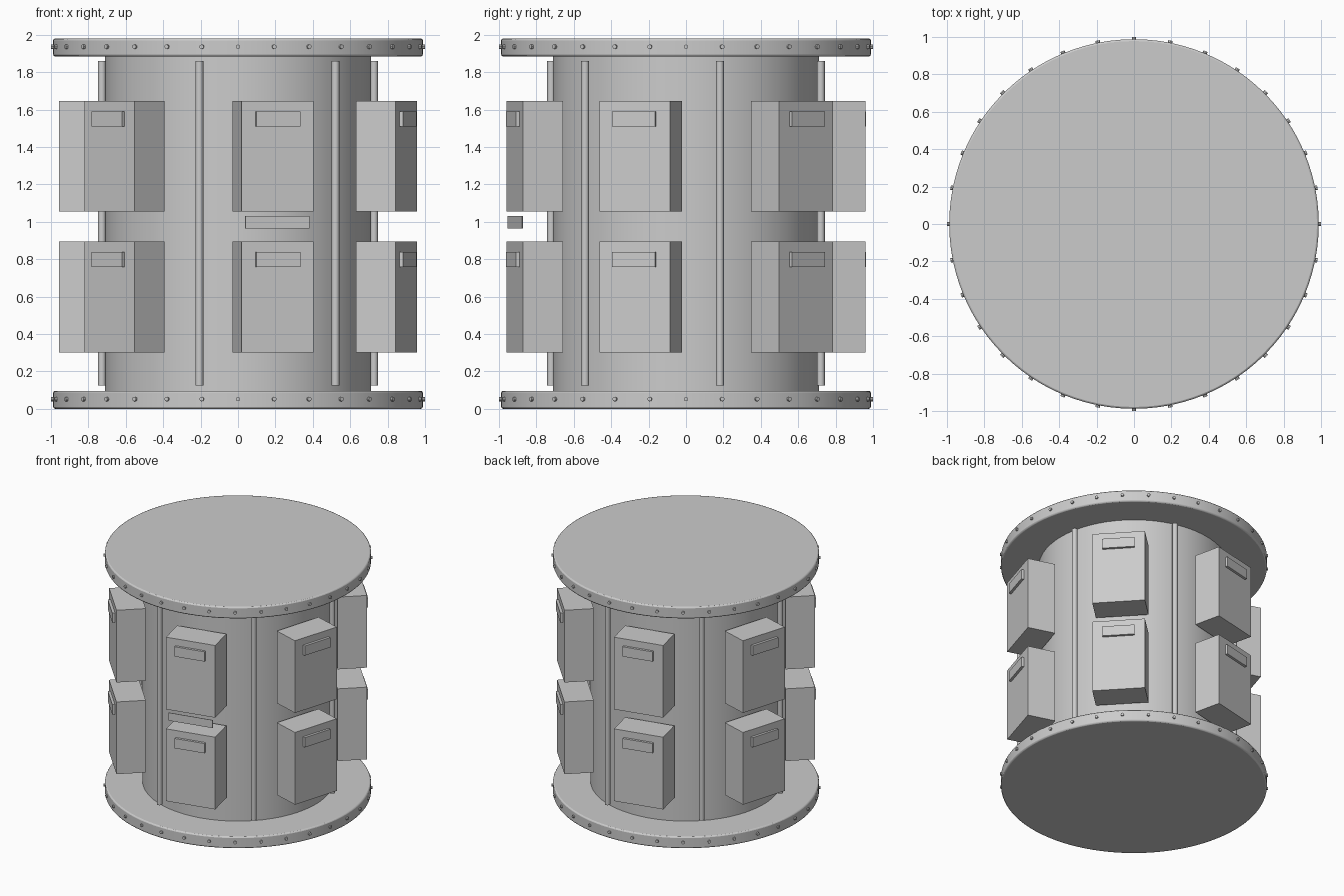
import bpy
from math import radians, sin, cos, pi

if "Cube" in bpy.data.objects:
    bpy.data.objects.remove(bpy.data.objects["Cube"])

HEIGHT = 1.98
FLANGE_H = 0.096
BAY_ANGLE = 13    # first column of boxes, measured from the front towards +x
ROD_ANGLE = -16


def at(angle, r, z):
    """Point at an angle from the front (-y), radius r, height z."""
    return (r * sin(angle), -r * cos(angle), z)


def smooth(obj):
    bpy.ops.object.shade_smooth_by_angle(angle=radians(35))
    return obj


def cylinder(name, r, z0, z1, sides=64, x=0, y=0):
    bpy.ops.mesh.primitive_cylinder_add(vertices=sides, radius=r, depth=z1 - z0,
                                        location=(x, y, (z0 + z1) / 2))
    obj = bpy.context.object
    obj.name = name
    return obj


def radial_box(name, angle, r0, r1, width, z0, z1):
    """Box spanning radius r0..r1, turned to face outwards."""
    bpy.ops.mesh.primitive_cube_add(size=1, location=at(angle, (r0 + r1) / 2, (z0 + z1) / 2),
                                    rotation=(0, 0, angle))
    obj = bpy.context.object
    obj.name = name
    obj.scale = (width, r1 - r0, z1 - z0)
    return obj


# central drum
smooth(cylinder("drum_core", 0.71, 0.05, HEIGHT - 0.05))

# end flanges with chamfered rims and a ring of bolts
for label, z0 in (("bottom", 0), ("top", HEIGHT - FLANGE_H)):
    flange = cylinder(label + "_flange", 0.988, z0, z0 + FLANGE_H, 96)
    bevel = flange.modifiers.new("rim", "BEVEL")
    bevel.width = 0.01
    bevel.segments = 2
    bevel.limit_method = "ANGLE"
    smooth(flange)
    for i in range(32):
        a = 2 * pi * i / 32
        bpy.ops.mesh.primitive_cylinder_add(
            vertices=8, radius=0.012, depth=0.03,
            location=at(a, 0.985, z0 + FLANGE_H / 2 + 0.004),
            rotation=(pi / 2, 0, a))
        bpy.context.object.name = label + "_bolt"

for i in range(6):
    # equipment boxes in two tiers, each with a handle
    a = radians(BAY_ANGLE + 60 * i)
    for tier, z in (("lower", 0.302), ("upper", 1.054)):
        radial_box(tier + "_box", a, 0.72, 0.94, 0.394, z, z + 0.592)
        radial_box(tier + "_handle", a, 0.93, 0.96, 0.24, z + 0.455, z + 0.535)
    # vertical rods between the columns
    x, y, _ = at(radians(ROD_ANGLE + 60 * i), 0.75, 0)
    smooth(cylinder("vertical_rod", 0.021, 0.125, 1.86, 16, x, y))

# thin plate between the two front boxes
radial_box("front_plate", radians(BAY_ANGLE), 0.936, 0.94, 0.353, 0.965, 1.03)
